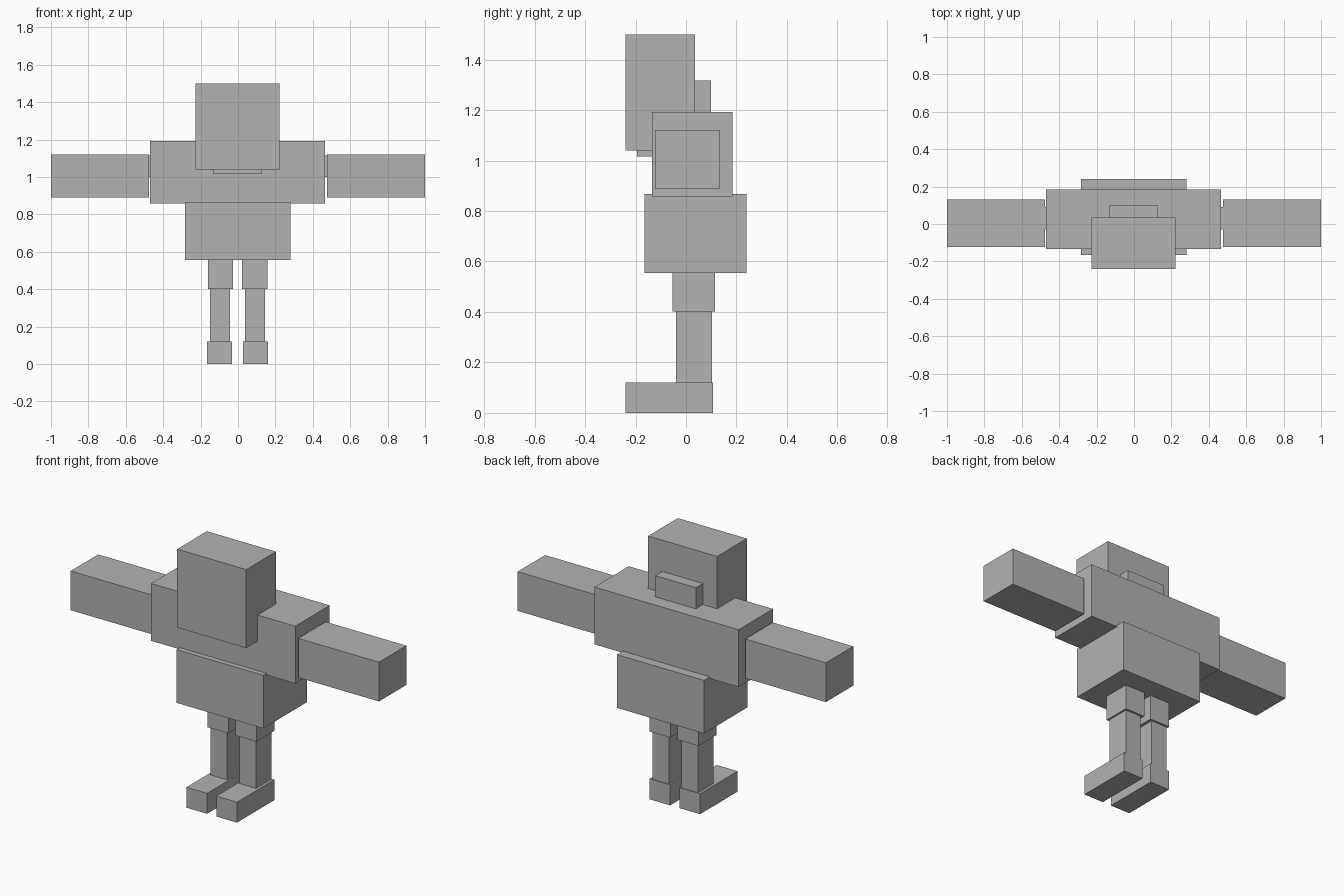
import bpy

cube = bpy.data.objects.get("Cube")
if cube:
    bpy.data.objects.remove(cube, do_unlink=True)

grey = bpy.data.materials.new("plain_grey")
grey.use_nodes = True
grey.diffuse_color = (0.45, 0.45, 0.45, 1)
grey.node_tree.nodes["Principled BSDF"].inputs["Base Color"].default_value = grey.diffuse_color

MID = -0.0025  # the body's centre line


def box(name, xs, ys, zs):
    """Flat-shaded box spanning the given ranges."""
    spans = (xs, ys, zs)
    bpy.ops.mesh.primitive_cube_add(size=1, location=[sum(s) / 2 for s in spans])
    ob = bpy.context.object
    ob.name = ob.data.name = name
    ob.scale = [s[1] - s[0] for s in spans]
    bpy.ops.object.transform_apply(location=False, rotation=False, scale=True)
    ob.data.materials.append(grey)


def centred(name, half, ys, zs):
    box(name, (MID - half, MID + half), ys, zs)


def pair(name, near, far, ys, zs, mid=MID):
    box("left_" + name, (mid + near, mid + far), ys, zs)
    box("right_" + name, (mid - far, mid - near), ys, zs)


# Head, neck and body
centred("head", 0.224, (-0.24, 0.035), (1.04, 1.50))
centred("neck", 0.132, (-0.195, 0.10), (1.015, 1.317))
centred("chest", 0.468, (-0.134, 0.185), (0.857, 1.193))
centred("hips", 0.282, (-0.165, 0.24), (0.555, 0.867))

# Arms, joined to the chest by small shoulder blocks
pair("shoulder", 0.42, 0.52, (-0.03, 0.09), (1.0, 1.115), 0)
pair("arm", 0.477, 1.0, (-0.122, 0.132), (0.89, 1.12), 0)

# Legs
pair("thigh", 0.023, 0.159, (-0.053, 0.115), (0.402, 0.60))
pair("shin", 0.040, 0.148, (-0.040, 0.103), (0.10, 0.45))
pair("foot", 0.030, 0.164, (-0.24, 0.107), (0.0, 0.12))
